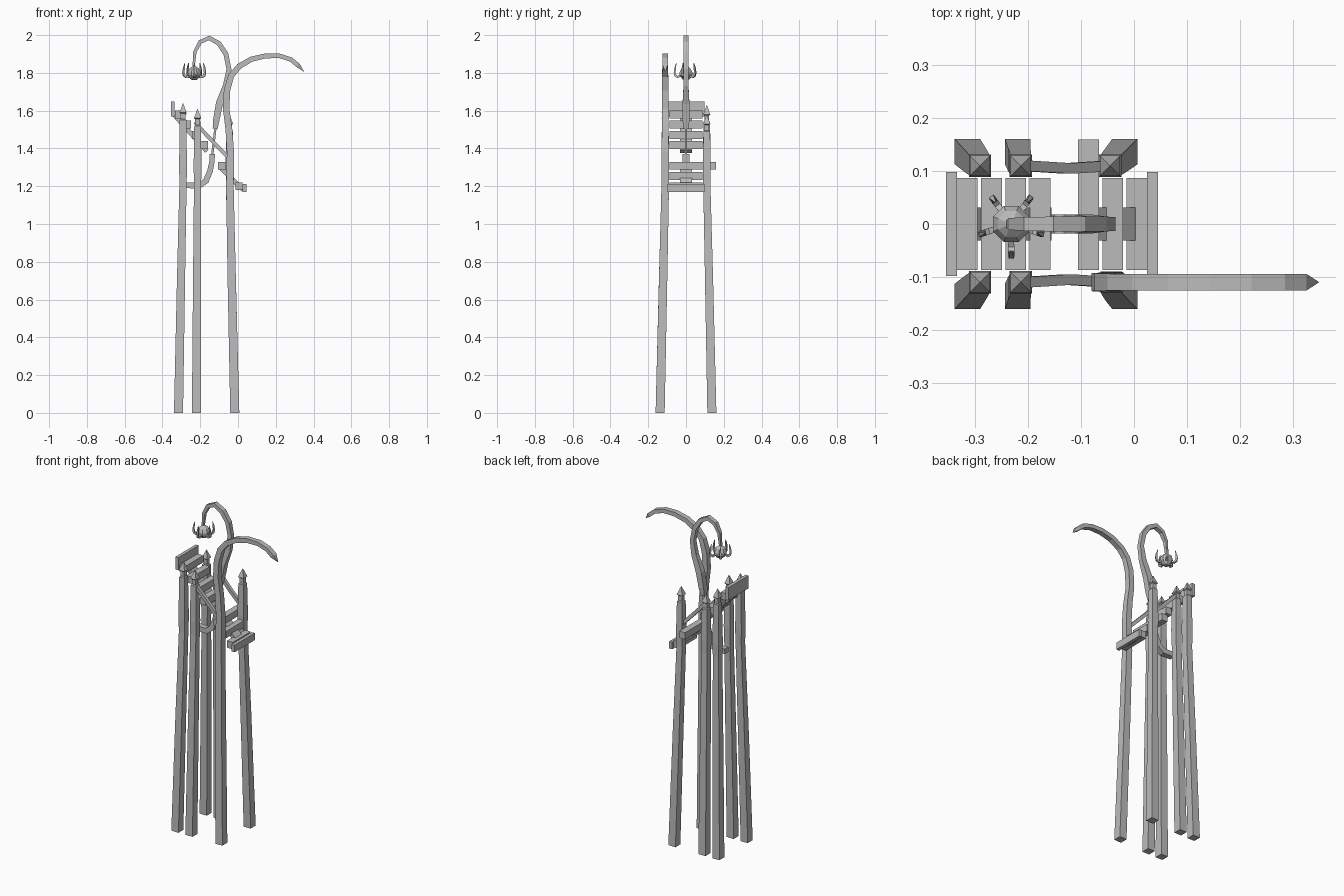
import bpy, bmesh, math
from mathutils import Vector, Matrix

if "Cube" in bpy.data.objects:
    bpy.data.objects.remove(bpy.data.objects["Cube"])

mat = bpy.data.materials.new("plain grey")
mat.diffuse_color = (0.5, 0.5, 0.5, 1)
mat.use_nodes = True
mat.node_tree.nodes["Principled BSDF"].inputs["Base Color"].default_value = mat.diffuse_color


def finish(bm, name):
    bmesh.ops.recalc_face_normals(bm, faces=bm.faces[:])
    me = bpy.data.meshes.new(name)
    bm.to_mesh(me)
    bm.free()
    me.materials.append(mat)
    ob = bpy.data.objects.new(name, me)
    bpy.context.collection.objects.link(ob)
    return ob


def sweep(bm, pts, rot=None):
    """Square section along a path in the xz plane; pts = (x, y, z, half_a, half_y)."""
    rings = []
    for i, (x, y, z, a, b) in enumerate(pts):
        p, q = pts[max(i - 1, 0)], pts[min(i + 1, len(pts) - 1)]
        t = Vector((q[0] - p[0], 0, q[2] - p[2])).normalized()
        n = Vector((t.z, 0, -t.x))
        c = Vector((x, y, z))
        side = Vector((0, 1, 0))
        ring = []
        for u, v in ((-1, -1), (1, -1), (1, 1), (-1, 1)):
            co = c + n * a * u + side * b * v
            ring.append(bm.verts.new(rot @ co if rot else co))
        rings.append(ring)
    for r0, r1 in zip(rings, rings[1:]):
        for k in range(4):
            bm.faces.new((r0[k], r0[(k + 1) % 4], r1[(k + 1) % 4], r1[k]))
    bm.faces.new(rings[0])
    bm.faces.new(rings[-1])


def sweep_ob(name, pts):
    bm = bmesh.new()
    sweep(bm, pts)
    return finish(bm, name)


def box(name, x0, x1, y0, y1, z0, z1):
    bm = bmesh.new()
    m = Matrix.Translation(((x0 + x1) / 2, (y0 + y1) / 2, (z0 + z1) / 2)) @ \
        Matrix.Diagonal((x1 - x0, y1 - y0, z1 - z0, 1))
    bmesh.ops.create_cube(bm, size=1, matrix=m)
    return finish(bm, name)


# Capped posts: slim leaning shaft, neck and pyramid cap
def post(name, xb, xt, s, top):
    yb, yt = 0.137 * s, 0.11 * s
    pts = [(xb, yb, 0.0, .024, .024),
           (xb * .45 + xt * .55, yb * .45 + yt * .55, 0.7, .0215, .0215),
           (xt, yt, 1.22, .019, .019),
           (xt, yt, 1.30, .021, .021),
           (xt, yt, top - .09, .0175, .0175),
           (xt, yt, top - .085, .0125, .0125),
           (xt, yt, top - .055, .0125, .0125),
           (xt, yt, top - .05, .019, .019),
           (xt, yt, top, .0006, .0006)]
    sweep_ob(name, pts)


post("front_left_post", -.315, -.291, -1, 1.64)
post("front_middle_post", -.22, -.214, -1, 1.61)
post("back_left_post", -.315, -.291, 1, 1.63)
post("back_middle_post", -.22, -.214, 1, 1.58)
post("back_right_post", -.017, -.045, 1, 1.58)

# Front right post sweeping up into a curved horn
horn = [(-.017, 0, .024), (-.033, .7, .022), (-.043, 1.2, .020), (-.040, 1.38, .019),
        (-.048, 1.5, .018), (-.063, 1.61, .017), (-.058, 1.71, .017), (-.036, 1.785, .016),
        (.006, 1.835, .015), (.07, 1.872, .014), (.145, 1.89, .013), (.22, 1.89, .012),
        (.28, 1.871, .012), (.318, 1.84, .012)]
pts = []
for x, z, h in horn:
    y = -.11 - .027 * max(0, 1 - z / 1.2)
    pts.append((x, y, z, h, max(h, .0155)))
pts.append((.348, -.11, 1.808, .001, .001))
sweep_ob("front_right_horn_post", pts)

# Stair treads, one missing in the middle
n = 8
for i in range(n):
    if i == 4:
        continue
    x, z = -.315 + .0458 * i, 1.581 - .0543 * i
    back = .16 if i == 5 else .087
    box("stair_tread_%d" % (i + 1), x - .0195, x + .0195, -.087, back, z - .022, z + .02)

# End boards of the stair
box("upper_end_board", -.355, -.335, -.098, .098, 1.57, 1.648)
box("lower_end_board", .025, .045, -.098, .098, 1.17, 1.213)

# Central stringer in two broken pieces
sweep_ob("upper_stringer", [(-.335, 0, 1.575, .012, .031), (-.165, 0, 1.385, .012, .031)])
sweep_ob("lower_stringer", [(-.095, 0, 1.30, .012, .031), (.028, 0, 1.18, .012, .031)])

# Handrails between middle and right posts
for s, nm in ((-1, "front"), (1, "back")):
    sweep_ob(nm + "_handrail", [(-.205, .11 * s, 1.512, .010, .010),
                                (-.125, .105 * s, 1.428, .010, .010),
                                (-.045, .11 * s, 1.345, .010, .010)])

# Curved bracket under the stair and thin rod
sweep_ob("lamp_bracket", [(x, 0, z, h, .018) for x, z, h in
         ((-.275, 1.205, .015), (-.205, 1.203, .016), (-.170, 1.228, .016),
          (-.148, 1.28, .015), (-.138, 1.33, .014), (-.136, 1.37, .014))])
sweep_ob("lamp_rod", [(-.137, 0, 1.36, .006, .006), (-.117, 0, 1.53, .006, .006)])

# Hooked lamp arm
arm = [(-.121, 1.505, .013, .014), (-.115, 1.55, .017, .018), (-.098, 1.64, .019, .018),
       (-.062, 1.735, .017, .013), (-.048, 1.82, .013, .013), (-.064, 1.90, .013, .014),
       (-.102, 1.957, .013, .014), (-.153, 1.985, .012, .014), (-.200, 1.964, .011, .013),
       (-.228, 1.912, .009, .011), (-.235, 1.835, .006, .007)]
sweep_ob("lamp_arm", [(x, 0, z, a, b) for x, z, a, b in arm])

# Octagonal lamp bowl
LX = -.232
bm = bmesh.new()
rings = []
for r, z in ((.014, 1.763), (.024, 1.770), (.036, 1.788), (.037, 1.803),
             (.027, 1.822), (.007, 1.838)):
    rings.append([bm.verts.new((LX + r * math.cos((k + .5) * math.pi / 4),
                                r * math.sin((k + .5) * math.pi / 4), z)) for k in range(8)])
for a, b in zip(rings, rings[1:]):
    for k in range(8):
        bm.faces.new((a[k], a[(k + 1) % 8], b[(k + 1) % 8], b[k]))
bm.faces.new(rings[0])
bm.faces.new(rings[-1])
finish(bm, "lamp_bowl")

# Five upturned claws around the bowl
bm = bmesh.new()
claw = [(.030, 1.785, .005), (.044, 1.778, .006), (.056, 1.786, .006),
        (.060, 1.803, .005), (.057, 1.828, .004), (.051, 1.853, .001)]
for k in range(5):
    rot = Matrix.Translation((LX, 0, 0)) @ Matrix.Rotation(math.radians(54 + 72 * k), 4, 'Z')
    sweep(bm, [(x, 0, z, h, h) for x, z, h in claw], rot)
finish(bm, "lamp_claws")
